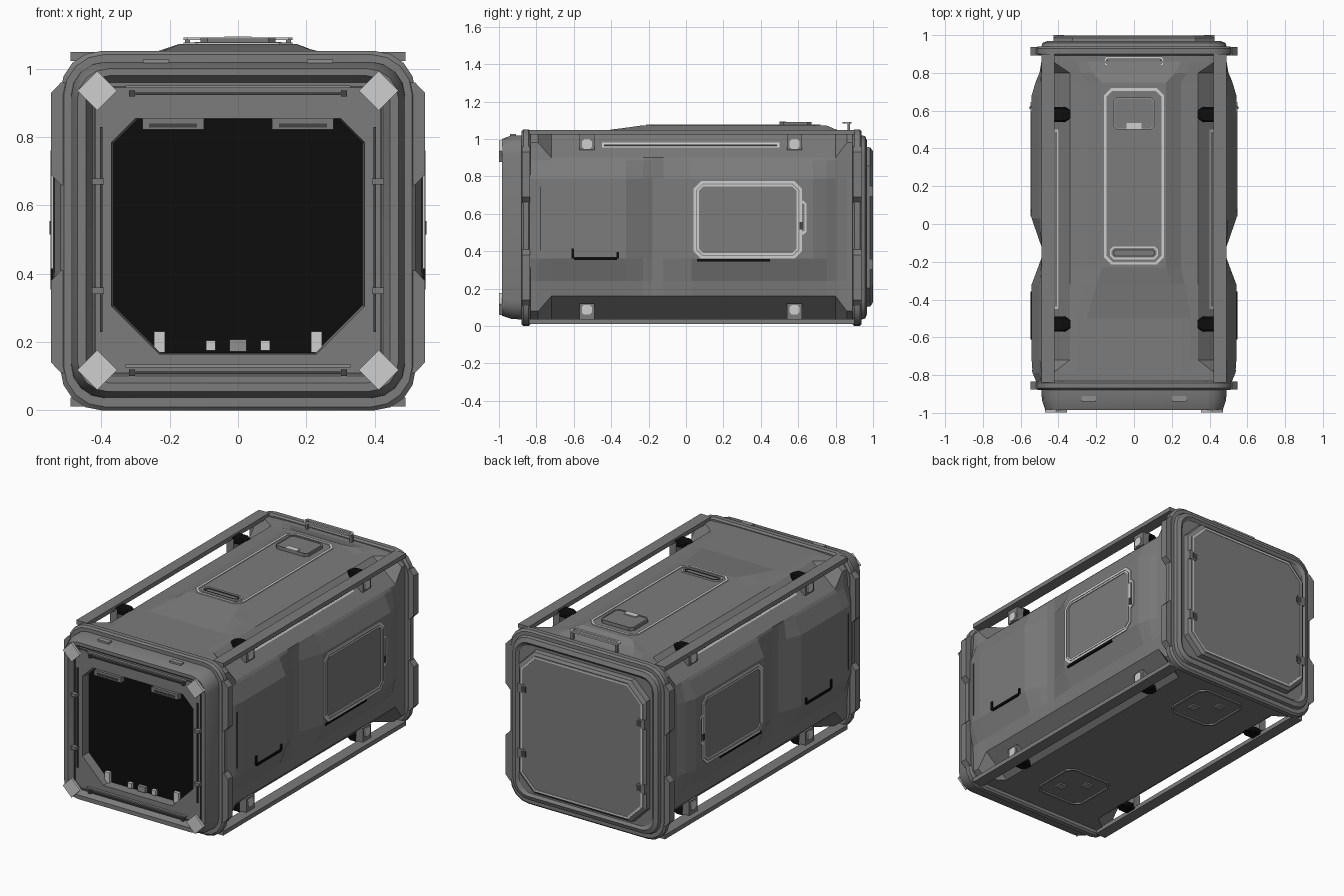
import bpy, bmesh, math
from mathutils import Vector, Matrix

cube = bpy.data.objects.get("Cube")
if cube:
    bpy.data.objects.remove(cube, do_unlink=True)


def material(name, v):
    m = bpy.data.materials.new(name)
    m.use_nodes = True
    m.diffuse_color = (v, v, v, 1)
    m.node_tree.nodes["Principled BSDF"].inputs["Base Color"].default_value = (v, v, v, 1)
    return m


GREY = material("hull grey", 0.2)
TRIM = material("pale trim", 0.62)
MID = material("mid grey", 0.28)
DARK = material("dark seam", 0.06)
BLACK = material("black", 0.004)


def finish(name, bm, mats, smooth=False):
    bmesh.ops.recalc_face_normals(bm, faces=bm.faces)
    me = bpy.data.meshes.new(name)
    bm.to_mesh(me)
    bm.free()
    for m in mats:
        me.materials.append(m)
    ob = bpy.data.objects.new(name, me)
    bpy.context.collection.objects.link(ob)
    if smooth:
        bpy.ops.object.select_all(action='DESELECT')
        ob.select_set(True)
        bpy.context.view_layer.objects.active = ob
        bpy.ops.object.shade_smooth_by_angle(angle=math.radians(30))
    return ob


def loft(name, loops, mats, closed=False, smooth=False, cap_mat=0):
    """Skin equal-length loops; either cap both ends or join last to first."""
    bm = bmesh.new()
    rows = [[bm.verts.new(p) for p in loop] for loop in loops]
    pairs = list(zip(rows, rows[1:]))
    if closed:
        pairs.append((rows[-1], rows[0]))
    n = len(rows[0])
    for a, b in pairs:
        for i in range(n):
            j = (i + 1) % n
            bm.faces.new((a[i], a[j], b[j], b[i]))
    if not closed:
        bm.faces.new(rows[0])
        bm.faces.new(rows[-1]).material_index = cap_mat
    return finish(name, bm, mats, smooth)


def outline(u0, u1, v0, v1, low, high=None, rounded=False, steps=5):
    """Rectangle whose corners are rounded or cut straight."""
    high = low if high is None else high
    pts = []
    for k, (u, v, su, sv, r) in enumerate(((u1, v0, -1, 1, low), (u1, v1, -1, -1, high),
                                           (u0, v1, 1, -1, high), (u0, v0, 1, 1, low))):
        for i in range(steps):
            t = i / (steps - 1)
            if k % 2:
                t = 1 - t
            if rounded:
                a, b = 1 - math.sin(t * math.pi / 2), 1 - math.cos(t * math.pi / 2)
            else:
                a, b = 1 - t, t
            pts.append((u + su * r * a, v + sv * r * b))
    return pts


def place(pts, axis, d):
    return [{'x': (d, u, v), 'y': (u, d, v), 'z': (u, v, d)}[axis] for u, v in pts]


def frame(name, axis, rect, cut, width, d0, d1, mat):
    """Flat band following a cut-corner rectangle."""
    u0, u1, v0, v1 = rect
    out = outline(u0, u1, v0, v1, cut, steps=2)
    inn = outline(u0 + width, u1 - width, v0 + width, v1 - width, max(cut - width * 0.6, 0.002), steps=2)
    return loft(name, [place(out, axis, d0), place(out, axis, d1),
                       place(inn, axis, d1), place(inn, axis, d0)], [mat], closed=True)


def plate(name, axis, rect, cut, d0, d1, mat):
    pts = outline(*rect, cut, steps=2)
    return loft(name, [place(pts, axis, d0), place(pts, axis, d1)], [mat])


def box(name, c, size, mat, tilt=0):
    bm = bmesh.new()
    bmesh.ops.create_cube(bm, size=1)
    m = Matrix.Translation(c) @ Matrix.Rotation(tilt, 4, 'Y') @ Matrix.Diagonal((*size, 1))
    bmesh.ops.transform(bm, matrix=m, verts=bm.verts)
    return finish(name, bm, [mat])


def square(y, hw, z0, z1, low, high=None, rounded=True):
    return place(outline(-hw, hw, z0, z1, low, high, rounded), 'y', y)


# Hull: cross-sections with corner cut k, side bulge b and roof rise r
def section(y, k, b, r):
    cx, cz = 0.43 - 0.09 * k, 0.98 - 0.08 * k
    s, e, top = 0.49 + 0.052 * b, 0.49 + 0.01 * b, 1.037 + 0.036 * r
    half = [(cx, 0.03), (0.49, 1.06 - cz), (e, 0.24), (s, 0.36), (s, 0.79), (e, 0.885),
            (0.49, cz), (cx, 1.03), (0.3 - 0.05 * r, 1.036), (0.25 - 0.08 * r, top)]
    return [(x, y, z) for x, z in half] + [(-x, y, z) for x, z in reversed(half)]


loft("hull", [section(*s) for s in (
    (-0.85, 0, 0.4, 0), (-0.79, 0, 0.9, 0), (-0.72, 1, 1, 0), (-0.5, 1, 1, 0), (-0.32, 1, 1, 0.65),
    (-0.23, 1, 0.35, 1), (-0.18, 1, 0, 1), (-0.12, 1, 0, 1), (0.03, 1, 1, 1), (0.68, 1, 1, 1),
    (0.75, 1, 0.6, 1), (0.8, 1, 0.2, 0.4), (0.86, 0, 0, 0), (0.91, 0, 0, 0))], [GREY])

# End flanges with side pads
for label, y in (("front", -0.855), ("back", 0.915)):
    loft(label + "_flange", [square(y + dy, 0.52 - i, i, 1.052 - i, 0.12)
                             for dy, i in ((-0.024, 0.01), (-0.014, 0), (0.014, 0), (0.024, 0.01))],
         [GREY], smooth=True)
    for s in (-1, 1):
        for z0, z1 in ((0.11, 0.41), (0.66, 0.96)):
            a = [(s * 0.5, z0), (s * 0.518, z0), (s * 0.547, z0 + 0.03),
                 (s * 0.547, z1 - 0.03), (s * 0.518, z1), (s * 0.5, z1)]
            loft(label + "_flange_pad", [place(a, 'y', y - 0.022), place(a, 'y', y + 0.022)], [GREY])

# Front collar, recessed bulkhead and dark doorway
loft("front_collar", [
    square(-0.85, 0.49, 0.035, 1.02, 0.1), square(-0.93, 0.488, 0.037, 1.02, 0.1),
    square(-0.985, 0.47, 0.055, 1.0, 0.09), square(-0.985, 0.445, 0.08, 0.98, 0.07),
    square(-0.955, 0.425, 0.1, 0.96, 0.05), square(-0.955, 0.37, 0.165, 0.855, 0.14, 0.07, False),
    square(-0.9, 0.365, 0.168, 0.852, 0.14, 0.07, False)], [GREY, BLACK], smooth=True, cap_mat=1)
frame("bulkhead_seam", 'y', (-0.422, 0.422, 0.105, 0.95), 0.03, 0.006, -0.95, -0.958, DARK)

for z in (0.935, 0.118):
    box("seal_rod", (0, -0.965, z - 0.008), (0.62, 0.012, 0.008), DARK)
    box("seal_rail", (0, -0.965, z + 0.012), (0.66, 0.014, 0.008), MID)
    for s in (-1, 1):
        box("corner_diamond", (s * 0.412, -0.992, z), (0.082, 0.014, 0.082), TRIM, math.pi / 4)
        box("diamond_stem", (s * 0.412, -0.97, z), (0.04, 0.04, 0.04), GREY, math.pi / 4)
        box("rod_end", (s * 0.31, -0.965, z - 0.008), (0.018, 0.018, 0.018), DARK)
for s in (-1, 1):
    box("side_seal", (s * 0.4, -0.958, 0.53), (0.008, 0.01, 0.6), DARK)
    for z in (0.35, 0.67):
        box("side_clip", (s * 0.41, -0.967, z), (0.035, 0.03, 0.018), GREY)
    box("door_hinge", (s * 0.19, -0.955, 0.838), (0.18, 0.03, 0.032), GREY)
    box("hinge_slot", (s * 0.19, -0.971, 0.834), (0.14, 0.004, 0.012), DARK)
    box("collar_tab", (s * 0.24, -0.925, 1.015), (0.075, 0.03, 0.024), MID)
    box("sill_light_tall", (s * 0.23, -0.91, 0.2), (0.032, 0.02, 0.062), TRIM)
    box("sill_light_small", (s * 0.08, -0.91, 0.19), (0.028, 0.02, 0.03), TRIM)
box("sill_block", (0, -0.91, 0.19), (0.05, 0.02, 0.034), MID)

# Back cap with raised hatch
loft("back_cap", [
    square(0.92, 0.495, 0.03, 1.025, 0.1), square(0.958, 0.485, 0.04, 1.015, 0.1),
    square(0.968, 0.46, 0.065, 0.99, 0.08), square(0.955, 0.445, 0.08, 0.975, 0.08)],
    [GREY], smooth=True)
loft("back_hatch", [square(y, hw, 0.53 - hw, 0.53 + hw, 0.1, 0.1, False)
                    for y, hw in ((0.95, 0.43), (0.985, 0.425), (0.996, 0.41))], [GREY])
frame("back_hatch_trim", 'y', (-0.405, 0.405, 0.125, 0.935), 0.095, 0.01, 0.99, 0.999, TRIM)
for s in (-1, 1):
    for z in (0.33, 0.72):
        box("hatch_clip", (s * 0.4, 0.985, z), (0.05, 0.03, 0.055), GREY)
        box("clip_recess", (s * 0.385, 0.997, z), (0.03, 0.008, 0.035), DARK)

# Corner rails, their brackets and the long edge strips
tilt = math.atan2(0.14, 0.13)
for s in (-1, 1):
    for top in (True, False):
        def zf(z):
            return z if top else 1.06 - z
        t = s * tilt * (1 if top else -1)
        box("corner_rail", (s * 0.455, 0.03, zf(1.036)), (0.07, 1.74, 0.026), GREY)
        for y in (-0.53, 0.58):
            box("rail_bracket", (s * 0.432, y, zf(0.985)), (0.045, 0.08, 0.09), GREY)
            plate("bracket_plate", 'x', (y - 0.027, y + 0.027, zf(0.973) - 0.026, zf(0.973) + 0.026),
                  0.012, s * 0.452, s * 0.46, TRIM)
            cap = outline(y - 0.04, y + 0.04, zf(1.02) - 0.017, zf(1.02) + 0.017, 0.008, steps=2)
            tip = outline(y - 0.02, y + 0.02, zf(1.02) - 0.012, zf(1.02) + 0.012, 0.004, steps=2)
            loft("bracket_hook", [place(cap, 'x', s * 0.44), place(cap, 'x', s * 0.365),
                                  place(tip, 'x', s * 0.335)], [BLACK])
    n = Vector((s * 0.68, 0, 0.73))
    p = Vector((s * 0.41, 0.025, 0.965))
    box("edge_strip", p, (0.036, 0.95, 0.008), TRIM, s * 0.75)
    box("edge_strip_inlay", p + n * 0.002, (0.014, 0.925, 0.008), GREY, s * 0.75)

    # Side door, handles and seams
    frame("side_door_trim", 'x', (0.04, 0.62, 0.36, 0.775), 0.04, 0.03, s * 0.535, s * 0.547, TRIM)
    frame("side_door_groove", 'x', (0.054, 0.606, 0.374, 0.761), 0.034, 0.005, s * 0.54, s * 0.549, MID)
    frame("door_latch", 'x', (0.606, 0.645, 0.49, 0.67), 0.016, 0.012, s * 0.53, s * 0.548, TRIM)
    box("latch_pin", (s * 0.546, 0.615, 0.535), (0.012, 0.014, 0.04), DARK)
    box("door_step", (s * 0.536, 0.255, 0.352), (0.02, 0.39, 0.014), BLACK)
    box("grab_handle", (s * 0.543, -0.485, 0.361), (0.012, 0.23, 0.014), BLACK)
    for y, lean in ((-0.605, 0.02), (-0.365, 0)):
        box("grab_handle_end", (s * 0.543, y, 0.378 + lean / 2), (0.012, 0.014, 0.035 + lean), BLACK)
    box("side_seam", (s * 0.538, -0.777, 0.575), (0.006, 0.006, 0.34), DARK)

# Roof panel trim, access hatch, slot and handle
frame("roof_trim", 'z', (-0.16, 0.16, -0.215, 0.72), 0.04, 0.015, 1.065, 1.077, TRIM)
plate("roof_hatch", 'z', (-0.11, 0.11, 0.5, 0.67), 0.02, 1.06, 1.088, GREY)
frame("roof_hatch_rim", 'z', (-0.11, 0.11, 0.5, 0.67), 0.02, 0.008, 1.08, 1.092, MID)
box("roof_hatch_latch", (0, 0.518, 1.088), (0.08, 0.035, 0.012), TRIM)
frame("roof_slot_trim", 'z', (-0.128, 0.128, -0.187, -0.118), 0.02, 0.009, 1.066, 1.078, TRIM)
frame("roof_slot_inner", 'z', (-0.11, 0.11, -0.172, -0.134), 0.012, 0.005, 1.066, 1.077, DARK)
frame("roof_handle", 'z', (-0.16, 0.16, 0.836, 0.886), 0.012, 0.012, 1.084, 1.092, TRIM)
for s in (-1, 1):
    box("roof_handle_post", (s * 0.148, 0.87, 1.06), (0.014, 0.014, 0.056), GREY)

# Underside hatches
for y in (0.64, -0.53):
    frame("belly_hatch_trim", 'z', (-0.16, 0.16, y - 0.16, y + 0.16), 0.04, 0.012, 0.022, 0.034, MID)
    for x, dy in ((-0.05, 0.06), (0.06, -0.04)):
        box("belly_hatch_latch", (x, y + dy, 0.028), (0.05, 0.05, 0.012), MID)
